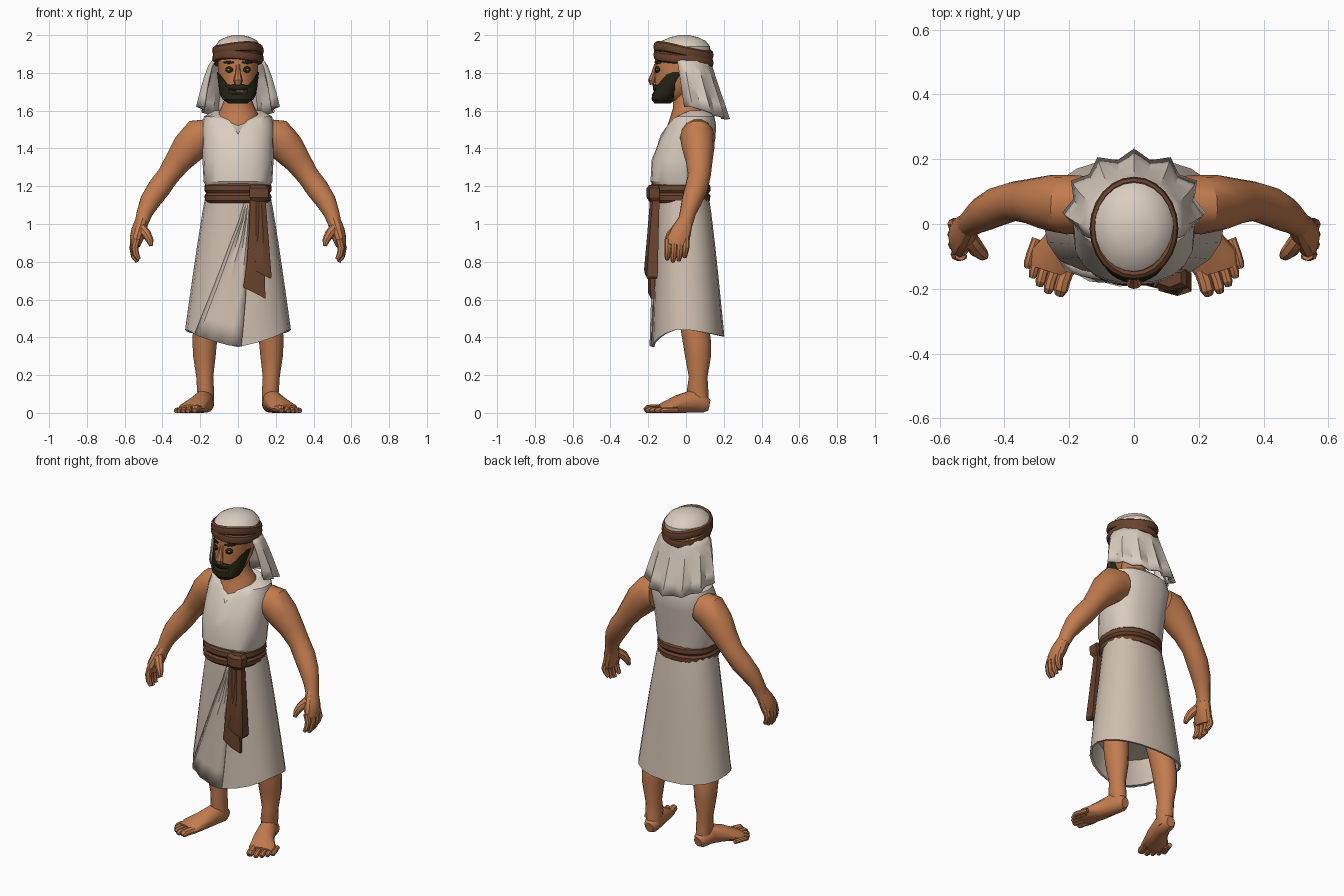
import bpy, bmesh, math
from mathutils import Vector as V

if "Cube" in bpy.data.objects:
    bpy.data.objects.remove(bpy.data.objects["Cube"])

def material(name, rgb):
    m = bpy.data.materials.new(name)
    m.diffuse_color = (*rgb, 1)
    m.use_nodes = True
    m.node_tree.nodes["Principled BSDF"].inputs["Base Color"].default_value = m.diffuse_color
    return m

SKIN = material("tan_skin", (0.54, 0.20, 0.077))
CLOTH = material("cream_cloth", (0.70, 0.61, 0.52))
SKIRT = material("sand_cloth", (0.62, 0.52, 0.43))
BROWN = material("brown_leather", (0.14, 0.056, 0.026))
HAIR = material("dark_hair", (0.02, 0.018, 0.007))
EYE = material("eye_grey", (0.30, 0.26, 0.17))

def build(name, rings, mat, closed=True, cap=True, thick=0.0):
    """Join rows of points into a skin, optionally capped or thickened."""
    bm = bmesh.new()
    rows = [[bm.verts.new(p) for p in r] for r in rings]
    n = len(rows[0])
    for a, b in zip(rows, rows[1:]):
        for i in range(n if closed else n - 1):
            j = (i + 1) % n
            bm.faces.new((a[i], a[j], b[j], b[i]))
    if cap and closed:
        bm.faces.new(rows[0])
        bm.faces.new(rows[-1])
    bmesh.ops.remove_doubles(bm, verts=bm.verts, dist=1e-5)
    bmesh.ops.recalc_face_normals(bm, faces=bm.faces)
    if thick:  # open sheets wrap the body, so they must face away from its axis
        bm.normal_update()
        out = sum(f.calc_area() * (f.normal.x * c.x + f.normal.y * c.y)
                  for f in bm.faces for c in [f.calc_center_median()])
        if out < 0:
            bmesh.ops.reverse_faces(bm, faces=bm.faces)
    me = bpy.data.meshes.new(name)
    bm.to_mesh(me)
    bm.free()
    me.materials.append(mat)
    ob = bpy.data.objects.new(name, me)
    bpy.context.collection.objects.link(ob)
    if thick:
        mod = ob.modifiers.new("thickness", "SOLIDIFY")
        mod.thickness, mod.offset = thick, 0
    return ob

def spow(v, p):
    return math.copysign(abs(v) ** (2 / p), v)

def oval_pt(a, z, cx, rx, yf, yb, p=2.0):
    """Point on a level oval; angle 0 is the front, positive to +x."""
    return V((cx + rx * spow(math.sin(a), p),
              (yf + yb) / 2 - (yb - yf) / 2 * spow(math.cos(a), p), z))

def loft(name, rings, mat, n=16, p=2.0, tweak=None, cap=True):
    rows = []
    for k, r in enumerate(rings):
        row = []
        for i in range(n):
            a = 2 * math.pi * i / n
            q = oval_pt(a, *r, p)
            row.append(tweak(k, a, q) if tweak else q)
        rows.append(row)
    return build(name, rows, mat, cap=cap)

def tube(name, pts, mat, side=1, n=8, ref=(0, 1, 0), floor=None):
    """Oval tube along (x, y, z, radius along ref, other radius)."""
    c = [V((q[0] * side, q[1], q[2])) for q in pts]
    rows = []
    for i, q in enumerate(pts):
        t = (c[min(i + 1, len(c) - 1)] - c[max(i - 1, 0)]).normalized()
        u = V(ref) - t * t.dot(V(ref))
        u.normalize()
        w = t.cross(u)
        row = [c[i] + u * q[3] * math.cos(b) + w * q[-1] * math.sin(b)
               for b in (2 * math.pi * j / n for j in range(n))]
        if floor is not None:
            for v in row:
                v.z = max(v.z, floor)
        rows.append(row)
    return build(name, rows, mat)

# Sleeveless tunic with a notched neckline
NOTCH = {3: (-.165, 1.38), 4: (-.15, 1.42), 5: (-.141, 1.45), 6: (-.132, 1.475)}

def neckline(k, a, q):
    if a == 0 and k in NOTCH:
        return V((0, *NOTCH[k]))
    if k >= 5:
        f = max(0, math.cos(a))
        q.z -= .05 * f if k == 6 else .035 * f ** 6
    return q

loft("tunic", [(1.18, 0, .160, -.160, .115), (1.225, 0, .182, -.188, .122),
     (1.34, 0, .188, -.182, .132), (1.45, 0, .190, -.142, .155),
     (1.52, 0, .192, -.105, .160), (1.57, 0, .180, -.085, .150),
     (1.60, 0, .125, -.080, .120)], CLOTH, 20, 2.4, neckline)

# Neck and upper chest
loft("neck", [(1.42, 0, .10, -.105, .08), (1.50, 0, .105, -.106, .10),
     (1.565, 0, .115, -.084, .11), (1.61, 0, .092, -.070, .085),
     (1.66, 0, .072, -.070, .06), (1.74, 0, .068, -.075, .06)], SKIN, 20)

# Head
HEAD = [(1.655, 0, .050, -.150, -.02), (1.685, 0, .078, -.163, .03),
        (1.74, 0, .097, -.165, .08), (1.80, 0, .106, -.165, .10),
        (1.90, 0, .108, -.163, .11)]
loft("head", HEAD, SKIN, 20)

def head_pt(a, z, off):
    for lo, hi in zip(HEAD, HEAD[1:]):
        if z <= hi[0]:
            break
    t = (z - lo[0]) / (hi[0] - lo[0])
    r = [x + (y - x) * t for x, y in zip(lo, hi)]
    return oval_pt(a, z, 0, r[2] + off, r[3] - off, r[4] + off)

def patch(name, a0, a1, z0, z1, off, mat, thick=0.006):
    """Thin plate that follows the face, narrowed at both ends."""
    rows = []
    for j in range(3):
        row = []
        for i in range(7):
            h = (0.35 + 0.65 * math.sin(math.pi * i / 6)) * (j / 2 - 0.5)
            row.append(head_pt(a0 + (a1 - a0) * i / 6, (z0 + z1) / 2 + h * (z1 - z0), off))
        rows.append(row)
    return build(name, rows, mat, closed=False, thick=thick)

for s, tag in ((1, "left"), (-1, "right")):
    patch("eye_socket_" + tag, s * .26, s * .64, 1.800, 1.834, .002, HAIR)
    patch("eye_" + tag, s * .40, s * .52, 1.811, 1.822, .005, EYE, .004)
    patch("eyebrow_" + tag, s * .2, s * .74, 1.848, 1.863, .003, HAIR)
patch("moustache", -.75, .75, 1.706, 1.740, .007, HAIR, .009)
tube("nose", [(0, -.160, 1.845, .010, .008), (0, -.170, 1.80, .014, .013),
     (0, -.183, 1.760, .024, .018), (0, -.177, 1.740, .018, .014)], SKIN, ref=(1, 0, 0))

# Full beard: low under the mouth, rising to the sideburns
def beard_top(k, a, q):
    if k == 3:
        b = min(a, 2 * math.pi - a)
        h = 1.690 if b < .3 else min(1.805, 1.712 + .095 * (b - .3))
        if b > 1.0:
            h = min(1.805, h + .22 * (b - 1.0))
        q = head_pt(a, h, .006)
        q.y = min(q.y, -.025)
    return q

loft("beard", [(1.638, 0, .050, -.168, -.085), (1.660, 0, .082, -.182, -.050),
     (1.688, 0, .097, -.180, -.030), (1.70, 0, .1, -.17, -.03)],
     HAIR, 24, 2, beard_top)

# Head covering: dome, hanging pleated cloth, two-strand band
loft("cap", [(1.865, 0, .118, -.158, .130), (1.94, 0, .122, -.157, .128),
     (1.97, 0, .102, -.128, .103), (1.99, 0, .064, -.080, .060),
     (2.0, 0, .022, -.035, .015)], CLOTH, 24)
rows = []
for j in range(6):
    v = j / 5
    row = []
    for i in range(15):
        a = math.radians(72 + 216 * i / 14)
        f = .015 * v * (1 if i % 2 else -1)
        ry, cy = .126 + .044 * v ** 1.1 + f, -.01 + .052 * v
        drop = .27 + .065 * max(0, -math.cos(a))
        row.append(oval_pt(a, 1.89 - drop * v, 0, .113 + .088 * v ** .55 + f, cy - ry, cy + ry))
    rows.append(row)
build("headcloth", rows, CLOTH, closed=False, thick=.012)
for k, d in ((1, .021), (-1, -.021)):
    rows = []
    for i in range(25):
        a = 2 * math.pi * i / 24
        z = 1.895 + .022 * math.cos(a) + d + k * .007 * math.sin(2 * a)
        row = []
        for j in range(8):
            b = 2 * math.pi * j / 8
            o = .015 * math.cos(b)
            row.append(oval_pt(a, z + .027 * math.sin(b), 0, .122 + o, -.158 - o, .131 + o))
        rows.append(row)
    build("headband_" + ("upper" if k > 0 else "lower"), rows, BROWN, cap=False)

# Wrapped skirt, hollow below
def skirt_pt(a, t, off=0.0):
    a = (a + math.pi) % (2 * math.pi) - math.pi
    hem = .44 - .092 * max(0, 1 - abs(a) / 1.2) - .035 * max(0, -math.cos(a))
    return oval_pt(a, 1.15 + (hem - 1.15) * t, 0, .172 + .108 * t ** .9 + off,
                   -.152 - .028 * t - off, .12 + .083 * t ** .85 + off, 2.3)

ang = [2 * math.pi * i / 20 for i in range(20)]
levels = [(0, 0), (.12, 0), (.35, 0), (.6, 0), (.82, 0), (1, 0), (1, -.012), (.8, -.015)]
build("skirt", [[skirt_pt(a, t, o) for a in ang] for t, o in levels], SKIRT)

# Overlapping front wrap with fanned folds
rows = []
for j in range(8):
    t = .03 + .97 * j / 7
    spread = .12 + .88 * j / 7
    rows.append([skirt_pt(.32 + spread * (-.28 - .95 * (1 - i / 6)), t,
                          0 if i == 0 else .004 + .007 * (i % 2)) for i in range(7)])
build("skirt_wrap", rows, SKIRT, closed=False, thick=.006)

# Belt of two wraps, knot and hanging ends
loft("belt", [(z, 0, .164 + o, -.178 - o, .116 + o) for z, o in
     ((1.112, 0), (1.125, .011), (1.15, .013), (1.163, .004), (1.177, .014),
      (1.203, .012), (1.217, 0))], BROWN, 24, 2.3)

def slab(name, pts):
    """Hanging cloth rows: left x, right x, left z, right z, front y, back y."""
    rows = []
    for xl, xr, zl, zr, y0, y1 in pts:
        rows.append([(xl, y1, zl), (xl, y0 + .012, zl), ((xl + xr) / 2, y0, (zl + zr) / 2),
                     (xr, y0 + .014, zr), (xr, y1, zr)])
    return build(name, rows, BROWN)

slab("belt_knot", [(.075, .145, 1.208, 1.205, -.195, -.15), (.06, .162, 1.19, 1.19, -.208, -.14),
     (.062, .16, 1.14, 1.14, -.208, -.14), (.08, .145, 1.118, 1.12, -.195, -.14)])
slab("sash_long", [(.065, .125, 1.14, 1.14, -.192, -.15), (.058, .135, .95, .95, -.198, -.155),
     (.045, .142, .78, .76, -.204, -.160), (.028, .145, .665, .605, -.200, -.168)])
slab("sash_short", [(.10, .145, 1.14, 1.14, -.190, -.14), (.105, .16, .95, .95, -.205, -.145),
     (.09, .178, .80, .72, -.222, -.150), (.075, .172, .76, .71, -.218, -.155)])

for s, tag in ((1, "left"), (-1, "right")):
    # Arms
    tube("arm_" + tag, [(.15, .06, 1.47, .088, .088), (.205, .06, 1.460, .092, .102),
         (.262, .065, 1.402, .086, .092), (.320, .07, 1.328, .070, .072),
         (.370, .07, 1.256, .061, .060), (.418, .055, 1.190, .061, .062),
         (.466, .030, 1.120, .054, .055), (.494, .010, 1.06, .043, .043),
         (.513, -.005, 1.0, .040, .036)], SKIN, s, 14)
    # Hands with curled fingers
    tube("palm_" + tag, [(.508, -.002, 1.02, .040, .035), (.525, -.025, .965, .054, .040),
         (.538, -.042, .92, .062, .036), (.545, -.047, .885, .058, .026)], SKIN, s, 12)
    for i in range(4):
        y = -.094 + .031 * i
        e = (.0, -.012, -.006, .012)[i]
        x = (-.010, -.002, 0, 0)[i]
        tube(f"finger_{i + 1}_{tag}", [(.545 + x, y, .92, .019), (.557 + x, y, .875, .019),
             (.550 + x, y - .004, .838 + e, .017), (.534 + x, y - .006, .812 + e, .011)],
             SKIN, s, 8)
    tube("thumb_" + tag, [(.508, -.045, .975, .027), (.483, -.080, .945, .025),
         (.466, -.095, .912, .019), (.460, -.100, .885, .011)], SKIN, s, 8)
    # Legs
    loft("leg_" + tag, [(z, s * x, r, f, b) for z, x, r, f, b in
         ((.03, .168, .040, .03, .12), (.12, .172, .046, .005, .118),
          (.19, .176, .046, .015, .114), (.30, .178, .061, -.005, .132),
          (.38, .176, .067, -.018, .132), (.48, .168, .070, -.035, .120),
          (.62, .150, .080, -.06, .110))], SKIN, 14)
    # Feet and toes
    tube("foot_" + tag, [(.166, .122, .040, .026, .030), (.168, .100, .045, .042, .046),
         (.180, .035, .062, .050, .062), (.208, -.045, .045, .060, .048),
         (.245, -.110, .026, .076, .032), (.256, -.145, .020, .066, .022)],
         SKIN, s, 14, (.93, .37 * s, 0), 0)
    for i, (x, y, r) in enumerate(((.226, -.203, .022), (.262, -.197, .017), (.288, -.176, .016),
                                   (.310, -.150, .015), (.326, -.120, .014))):
        tube(f"toe_{i + 1}_{tag}", [(x - .025, y + .075, r, r), (x - .007, y + .025, r, r),
             (x, y, r * .95, r), (x + .004, y - .014, r * .55, r * .7)],
             SKIN, s, 8, (1, 0, 0), 0)

# Crisp creases, soft limbs
for ob in bpy.context.collection.objects:
    ob.select_set(True)
    bpy.context.view_layer.objects.active = ob
bpy.ops.object.shade_smooth_by_angle(angle=math.radians(32))
